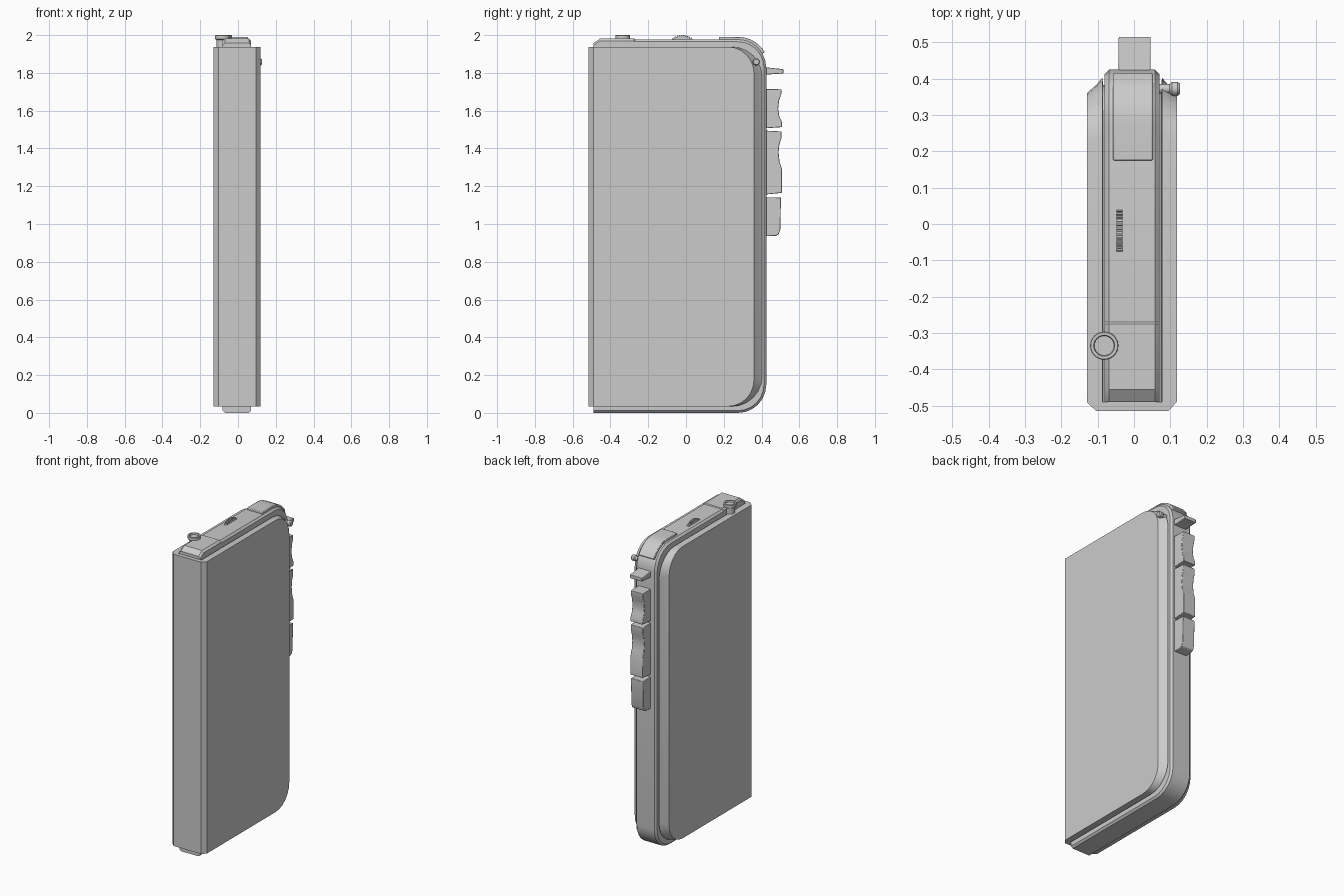
import bpy, bmesh, math
from math import sin, cos, pi, radians

if "Cube" in bpy.data.objects:
    bpy.data.objects.remove(bpy.data.objects["Cube"])


def finish(name, bm, bevel=0, smooth=True):
    bmesh.ops.recalc_face_normals(bm, faces=bm.faces)
    me = bpy.data.meshes.new(name)
    bm.to_mesh(me)
    bm.free()
    ob = bpy.data.objects.new(name, me)
    bpy.context.collection.objects.link(ob)
    if bevel:
        m = ob.modifiers.new("bevel", 'BEVEL')
        m.width, m.segments, m.limit_method = bevel, 2, 'ANGLE'
        m.angle_limit = radians(40)
    if smooth:
        bpy.ops.object.select_all(action='DESELECT')
        ob.select_set(True)
        bpy.context.view_layer.objects.active = ob
        bpy.ops.object.shade_smooth_by_angle(angle=radians(28))
    return ob


def loft(name, sections, bevel=0):
    """Sections are (x, [(y, z), ...]) with equal point counts."""
    bm = bmesh.new()
    rings = [[bm.verts.new((x, y, z)) for y, z in pts] for x, pts in sections]
    n = len(rings[0])
    for a, b in zip(rings, rings[1:]):
        for i in range(n):
            j = (i + 1) % n
            bm.faces.new((a[i], a[j], b[j], b[i]))
    bm.faces.new(rings[0])
    bm.faces.new(rings[-1])
    return finish(name, bm, bevel)


def lathe(name, prof, loc, axis, n=24):
    """Revolve (radius, height) pairs around the z or x axis."""
    bm = bmesh.new()
    rings = []
    for r, h in prof:
        ring = []
        for i in range(n):
            u, v = r * cos(2 * pi * i / n), r * sin(2 * pi * i / n)
            p = (u, v, h) if axis == 'z' else (h, u, v)
            ring.append(bm.verts.new([a + b for a, b in zip(p, loc)]))
        rings.append(ring)
    for a, b in zip(rings, rings[1:]):
        for i in range(n):
            bm.faces.new((a[i], a[(i + 1) % n], b[(i + 1) % n], b[i]))
    bm.faces.new(rings[0])
    bm.faces.new(rings[-1])
    return finish(name, bm)


def arc(cy, cz, r, a0, a1, n=6):
    return [(cy + r * cos(radians(a0 + (a1 - a0) * i / n)),
             cz + r * sin(radians(a0 + (a1 - a0) * i / n))) for i in range(n + 1)]


def outline(yf, yb, zb, zt, r):
    """Side outline: square at the front, rounded at the back."""
    return ([(yf, zt), (yf, zb)] + arc(yb - r, zb + r, r, -90, 0)
            + arc(yb - r, zt - r, r, 0, 90))


# Main shell, with tapered back edges and a groove around the central frame
face = outline(-0.49, 0.36, 0.034, 1.938, 0.14)
mid = outline(-0.515, 0.383, 0.034, 1.938, 0.15)
rim = outline(-0.515, 0.403, 0.034, 1.938, 0.16)
dip = outline(-0.515, 0.383, 0.055, 1.915, 0.15)
loft("shell", [(-0.13, face), (-0.104, mid), (-0.087, rim), (-0.085, dip),
               (0.075, dip), (0.077, rim), (0.094, mid), (0.118, face)])
plate = [(-0.515, 0.034), (-0.49, 0.034), (-0.49, 1.938), (-0.515, 1.938)]
loft("front_plate", [(-0.09, plate), (0.08, plate)])


# Central frame band, chamfered along both sides
def frame_outline(d):
    o = outline(-0.49, 0.425 - d, d, 1.977 - d, 0.15 - d)
    return [(-0.49, 1.957 - d), (-0.49, d)] + o[2:] + [(-0.27, 1.977 - d),
            (-0.275, 1.982 - d), (-0.455, 1.982 - d)]


loft("frame", [(-0.081, frame_outline(0.012)), (-0.069, frame_outline(0)),
               (0.058, frame_outline(0)), (0.07, frame_outline(0.012))])

# Latch pad wrapping over the top back corner
pad = ([(0.175, 1.96), (0.175, 1.991)] + arc(0.275, 1.827, 0.164, 90, 30)
       + arc(0.275, 1.827, 0.13, 30, 90))
loft("latch_pad", [(-0.058, pad), (0.052, pad)], 0.004)

# Control buttons on the back edge
buttons = {
    "lever_button": [(0.41, 1.832), (0.455, 1.826), (0.515, 1.82), (0.515, 1.797),
                     (0.455, 1.793), (0.41, 1.789)],
    "upper_button": [(0.41, 1.715), (0.505, 1.713), (0.505, 1.69), (0.493, 1.655),
                     (0.488, 1.61), (0.494, 1.57), (0.508, 1.54), (0.508, 1.513),
                     (0.41, 1.506)],
    "middle_button": [(0.41, 1.495), (0.505, 1.49), (0.505, 1.455), (0.494, 1.42),
                      (0.49, 1.38), (0.495, 1.33), (0.508, 1.29), (0.508, 1.165),
                      (0.41, 1.155)],
    "lower_button": [(0.41, 1.142), (0.503, 1.14), (0.499, 0.97), (0.49, 0.945),
                     (0.472, 0.936), (0.41, 0.936)],
}
for name, prof in buttons.items():
    loft(name, [(-0.042, prof), (0.046, prof)], 0.003)

# Round knob with a recessed top
lathe("top_knob", [(0.031, 1.93), (0.031, 1.975), (0.039, 1.98), (0.039, 1.998),
                   (0.037, 2.0), (0.029, 2.0), (0.027, 1.99)], (-0.082, -0.335, 0), 'z')

# Serrated thumb wheel
wheel = []
for i in range(48):
    for k, r in ((0, 0.085), (0.5, 0.085), (0.55, 0.079), (0.95, 0.079)):
        a = 2 * pi * (i + k) / 48
        wheel.append((-0.02 + r * cos(a), 1.916 + r * sin(a)))
loft("thumb_wheel", [(-0.048, wheel), (-0.032, wheel)])

# Strap pin on the side
lathe("strap_pin", [(0.013, 0.05), (0.013, 0.098), (0.019, 0.104), (0.019, 0.12),
                    (0.014, 0.127)], (0, 0.372, 1.858), 'x', 20)
